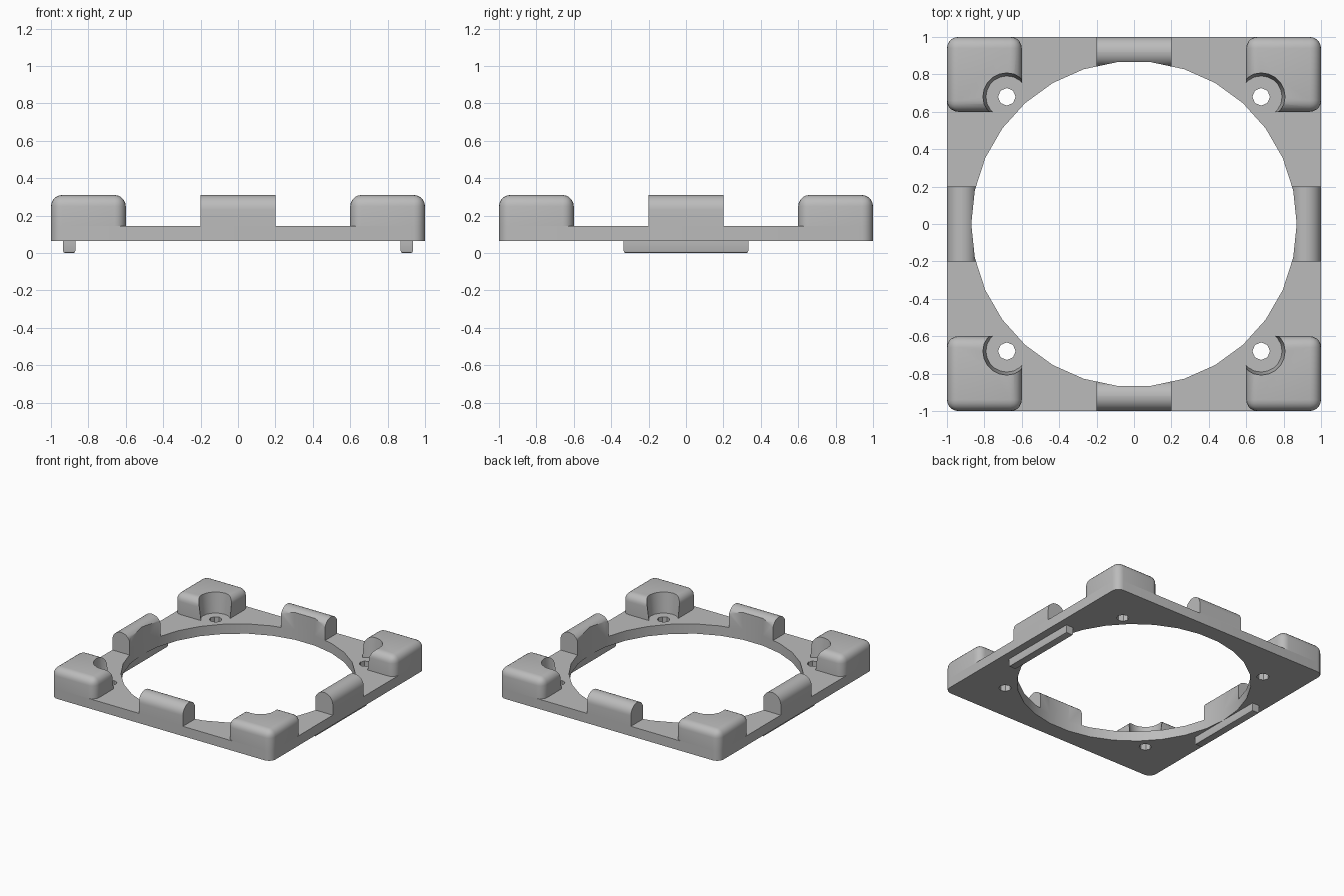
import bpy
import bmesh
from math import radians
from mathutils import Matrix, Vector

cube = bpy.data.objects.get("Cube")
if cube:
    bpy.data.objects.remove(cube, do_unlink=True)

BASE, DECK, TOP = 0.065, 0.145, 0.31
ROUND = 0.06
SCREW = 0.68

grey = bpy.data.materials.new("plain grey")
grey.use_nodes = True
grey.diffuse_color = (0.5, 0.5, 0.5, 1)
grey.node_tree.nodes["Principled BSDF"].inputs["Base Color"].default_value = (0.5, 0.5, 0.5, 1)


def add(name, bm):
    mesh = bpy.data.meshes.new(name)
    bm.to_mesh(mesh)
    bm.free()
    mesh.materials.append(grey)
    obj = bpy.data.objects.new(name, mesh)
    bpy.context.collection.objects.link(obj)
    return obj


def box(name, low, high, rule=None, radius=ROUND, segments=5):
    """Box between two corners; edges picked by the rule are rounded."""
    low, high = Vector(low), Vector(high)
    bm = bmesh.new()
    bmesh.ops.create_cube(bm, size=1)
    bmesh.ops.scale(bm, vec=high - low, verts=bm.verts)
    bmesh.ops.translate(bm, vec=(low + high) / 2, verts=bm.verts)
    if rule:
        middle = (low + high) / 2
        edges = []
        for e in bm.edges:
            a, b = (v.co for v in e.verts)
            if rule(abs((b - a).normalized()[2]) > 0.5, (a + b) / 2 - middle, b - a):
                edges.append(e)
        bmesh.ops.bevel(bm, geom=edges, offset=radius, segments=segments,
                        profile=0.5, affect='EDGES')
    return add(name, bm)


def cylinder(name, x, y, low, high, r1, r2, sides):
    bm = bmesh.new()
    bmesh.ops.create_cone(bm, cap_ends=True, segments=sides, radius1=r1, radius2=r2,
                          depth=high - low,
                          matrix=Matrix.Translation((x, y, (low + high) / 2))
                          @ Matrix.Rotation(radians(90), 4, 'Z'))
    obj = add(name, bm)
    obj.hide_render = True
    return obj


def cut(obj, cutters):
    for c in cutters:
        mod = obj.modifiers.new("cut", 'BOOLEAN')
        mod.operation = 'DIFFERENCE'
        mod.solver = 'EXACT'
        mod.object = c
    bpy.context.view_layer.update()
    graph = bpy.context.evaluated_depsgraph_get()
    mesh = bpy.data.meshes.new_from_object(obj.evaluated_get(graph))
    obj.modifiers.clear()
    obj.data = mesh


def vertical(upright, mid, along):
    return upright


def vertical_and_top(upright, mid, along):
    return upright or mid.z > 0.01


def long_top(upright, mid, along):
    return mid.z > 0.01 and max(abs(along.x), abs(along.y)) > 0.3


def under(upright, mid, along):
    return mid.z < -0.01


# Tools: central opening, screw holes and the recesses above them
corners = [(sx, sy) for sx in (-1, 1) for sy in (-1, 1)]
opening = cylinder("opening_cutter", 0, 0, -0.2, 0.6, 0.87, 0.87, 30)
holes = [cylinder("hole_cutter", sx * SCREW, sy * SCREW, 0, 0.25, 0.047, 0.047, 8)
         for sx, sy in corners]
recesses = [cylinder("recess_cutter", sx * SCREW, sy * SCREW, 0.1, 0.33, 0.107, 0.13, 20)
            for sx, sy in corners]
parts = []

# Square base plate
plate = box("base_plate", (-1, -1, BASE), (1, 1, DECK), vertical)
cut(plate, [opening] + holes)
parts.append(plate)

# Rounded corner blocks
for (sx, sy), recess in zip(corners, recesses):
    xs, ys = sorted((sx, sx * 0.6)), sorted((sy, sy * 0.6))
    name = ("back" if sy > 0 else "front") + ("_left" if sx > 0 else "_right") + "_corner_block"
    block = box(name, (xs[0], ys[0], DECK), (xs[1], ys[1], TOP), vertical_and_top)
    cut(block, [recess, opening])
    parts.append(block)

# Arched blocks in the middle of each side
for s, side, end in ((1, "left", "back"), (-1, "right", "front")):
    a, b = sorted((s, s * 0.84))
    for name, low, high in ((side, (a, -0.2), (b, 0.2)), (end, (-0.2, a), (0.2, b))):
        arch = box(name + "_arched_block", (*low, DECK), (*high, TOP), long_top, 0.079, 8)
        cut(arch, [opening])
        parts.append(arch)

# Rails under the left and right sides
for s, side in ((1, "left"), (-1, "right")):
    a, b = sorted((s * 0.87, s * 0.935))
    parts.append(box(side + "_bottom_rail", (a, -0.333, 0), (b, 0.333, BASE), under, 0.01, 2))

for c in [opening] + holes + recesses:
    bpy.data.objects.remove(c, do_unlink=True)

bpy.ops.object.select_all(action='DESELECT')
for p in parts:
    p.select_set(True)
bpy.context.view_layer.objects.active = plate
bpy.ops.object.shade_smooth_by_angle(angle=radians(35))
